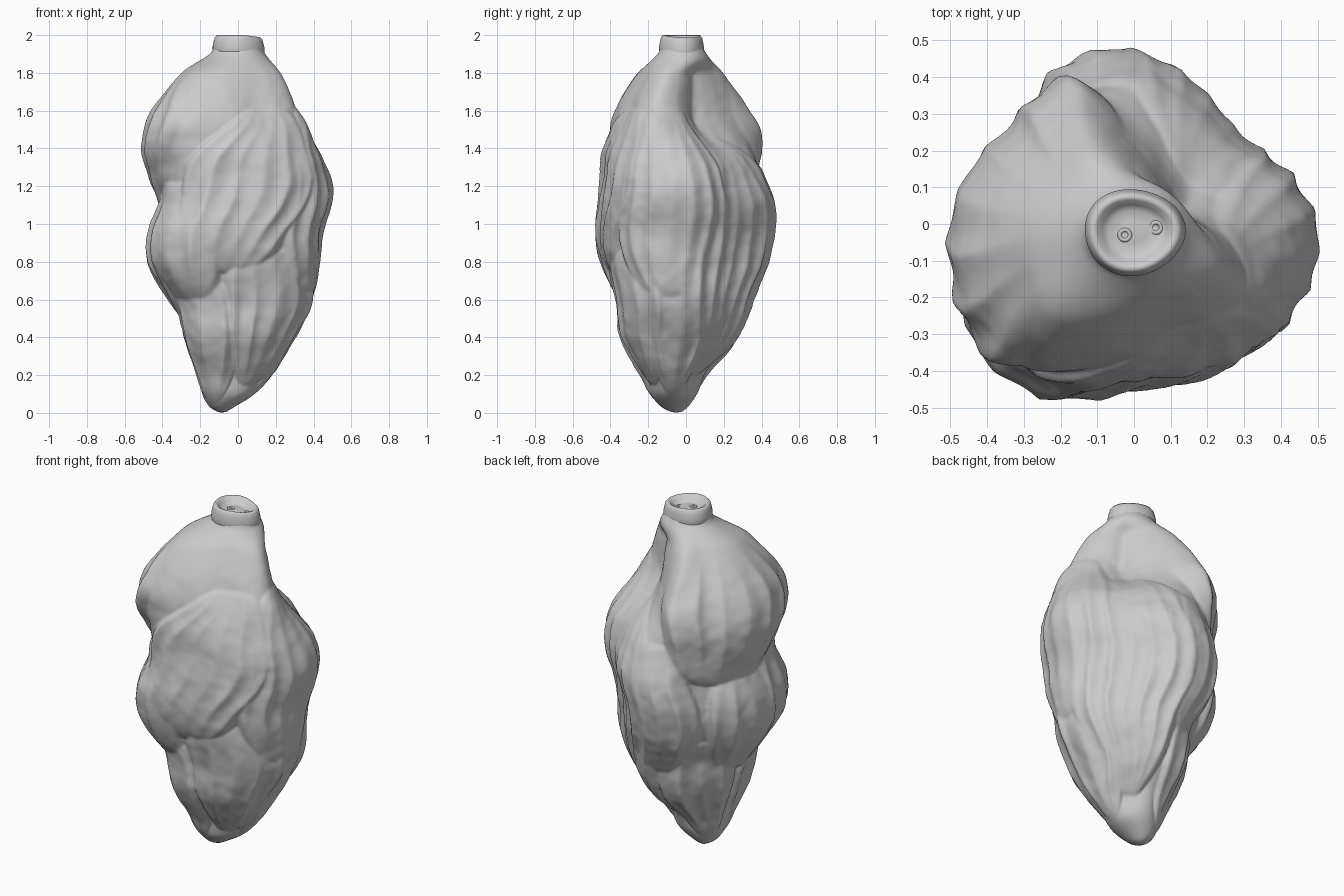
import bpy, bmesh, math
from mathutils import Vector, noise

if "Cube" in bpy.data.objects:
    bpy.data.objects.remove(bpy.data.objects["Cube"])

# silhouette rows: z, x min, x max, y min, y max
ROWS = [
    (0.00, -0.10, -0.07, -0.07, -0.03), (0.03, -0.15, -0.02, -0.13, 0.01),
    (0.10, -0.20, 0.10, -0.20, 0.07), (0.20, -0.23, 0.18, -0.24, 0.13),
    (0.40, -0.29, 0.30, -0.34, 0.28), (0.60, -0.37, 0.41, -0.39, 0.35),
    (0.80, -0.47, 0.43, -0.46, 0.43), (0.95, -0.48, 0.44, -0.48, 0.47),
    (1.12, -0.45, 0.49, -0.46, 0.48), (1.25, -0.47, 0.49, -0.45, 0.45),
    (1.42, -0.50, 0.43, -0.46, 0.42), (1.60, -0.45, 0.36, -0.42, 0.34),
    (1.80, -0.30, 0.23, -0.26, 0.20), (1.90, -0.15, 0.145, -0.15, 0.11),
    (1.94, -0.128, 0.128, -0.13, 0.085)]
# cross-section radii every 22.5 degrees, middle and upper body
MID = [.50, .43, .39, .42, .47, .46, .42, .44, .46, .48, .52, .50, .45, .46, .49, .51]
UPPER = [.32, .25, .21, .25, .34, .49, .45, .47, .49, .50, .53, .44, .37, .34, .36, .38]
# bracts: azimuth, half width, skew (degrees), z bottom, z top, bulge, ridge count
BRACTS = [
    (163, 64, 0, 1.08, 1.97, .064, 7), (282, 52, 34, 0.74, 1.62, .060, 6),
    (222, 42, 0, 0.58, 1.22, .062, 5), (352, 44, 0, 0.58, 1.62, .066, 7),
    (48, 54, 0, 0.20, 1.46, .064, 7), (96, 36, 0, 0.52, 1.32, .060, 5),
    (180, 42, 0, 0.50, 1.16, .060, 5), (305, 48, 0, 0.15, 0.90, .050, 5),
    (232, 46, 0, 0.05, 0.72, .045, 4), (0, 42, 0, 0.10, 0.76, .045, 4),
    (138, 46, 0, 0.08, 0.74, .048, 4)]
NT, NZ, TOP = 240, 230, 1.94


def smooth(a, b, x):
    t = min(1, max(0, (x - a) / (b - a)))
    return t * t * (3 - 2 * t)


def hermite(p0, p1, m0, m1, t):
    return ((2*t**3 - 3*t*t + 1) * p0 + (t**3 - 2*t*t + t) * m0
            + (3*t*t - 2*t**3) * p1 + (t**3 - t*t) * m1)


def extents(z):
    i = max(k for k in range(len(ROWS) - 1) if ROWS[k][0] <= z + 1e-9)
    a, b = ROWS[i], ROWS[i + 1]
    p, n = ROWS[max(i - 1, 0)], ROWS[min(i + 2, len(ROWS) - 1)]
    h = b[0] - a[0]
    return [hermite(a[k], b[k], (b[k] - p[k]) / (b[0] - p[0]) * h,
                    (n[k] - a[k]) / (n[0] - a[0]) * h, (z - a[0]) / h) for k in range(1, 5)]


def outline(radii):
    """Periodic smooth outline, normalised to the square -1..1."""
    pts = []
    for j in range(NT):
        f = j / NT * 16
        i = int(f)
        p, a, b, n = (radii[(i + k) % 16] for k in (-1, 0, 1, 2))
        r = hermite(a, b, (b - p) / 2, (n - a) / 2, f - i)
        pts.append((r * math.cos(2*math.pi*j/NT), r * math.sin(2*math.pi*j/NT)))
    xs, ys = zip(*pts)
    return [(2 * (x - min(xs)) / (max(xs) - min(xs)) - 1,
             2 * (y - min(ys)) / (max(ys) - min(ys)) - 1) for x, y in pts]


def bract_height(deg, z):
    best = 0
    for az, hw, skew, z0, z1, bulge, ridges in BRACTS:
        if not z0 < z < z1:
            continue
        v = (z - z0) / (z1 - z0)
        w = hw * math.sin(math.pi * v) ** 0.3
        d = (deg - az - skew * (v - 0.5) + 180) % 360 - 180
        u = d / w
        if abs(u) >= 1:
            continue
        dome = math.sin(math.pi * v ** 0.75) ** 0.6 * (1 - u ** 6) ** 0.6
        # pleats fan out from the ends, stronger toward the edges
        wave = 1 - 2 * abs(math.sin(ridges * math.pi * u / 2 + az))
        pleat = 0.018 * wave * math.sin(math.pi * v) * (0.2 + 0.8 * abs(u))
        best = max(best, bulge * dome + pleat * dome)
    return best


def make_rings(name, rings, bottom, top):
    """Skin closed rings and cap both ends with a centre point."""
    bm = bmesh.new()
    loops = [[bm.verts.new(p) for p in ring] for ring in rings]
    n = len(rings[0])
    for a, b in zip(loops, loops[1:]):
        for j in range(n):
            bm.faces.new((a[j], a[(j+1) % n], b[(j+1) % n], b[j]))
    lo, hi = bm.verts.new(bottom), bm.verts.new(top)
    for j in range(n):
        bm.faces.new((lo, loops[0][(j+1) % n], loops[0][j]))
        bm.faces.new((hi, loops[-1][j], loops[-1][(j+1) % n]))
    mesh = bpy.data.meshes.new(name)
    bm.to_mesh(mesh)
    bm.free()
    for f in mesh.polygons:
        f.use_smooth = True
    ob = bpy.data.objects.new(name, mesh)
    bpy.context.collection.objects.link(ob)
    return ob


# pleated body
mid, upper = outline(MID), outline(UPPER)
rings = []
for i in range(NZ + 1):
    z = 0.004 + (TOP - 0.004) * i / NZ
    x0, x1, y0, y1 = extents(z)
    up = smooth(1.28, 1.56, z)
    rnd = max(smooth(1.78, 1.91, z), 1 - smooth(0.0, 0.3, z))
    fade = smooth(0, 0.25, z) * (1 - smooth(1.55, 1.85, z))
    base = 0.035 + 0.02 * smooth(0.2, 0.9, z)
    ring = []
    for j in range(NT):
        t = 2 * math.pi * j / NT
        c, s = math.cos(t), math.sin(t)
        px = (mid[j][0] * (1 - up) + upper[j][0] * up) * (1 - rnd) + c * rnd
        py = (mid[j][1] * (1 - up) + upper[j][1] * up) * (1 - rnd) + s * rnd
        p = Vector(((x0+x1)/2 + px * (x1-x0)/2, (y0+y1)/2 + py * (y1-y0)/2, z))
        d = (bract_height(math.degrees(t), z) - base) * fade
        d += 0.010 * fade * noise.noise(p * 6) + 0.003 * fade * noise.noise(p * 17)
        ring.append(p + Vector((c, s, 0)) * d)
    rings.append(ring)
body = make_rings("pod_body", rings, (-0.085, -0.05, 0), (0, -0.02, TOP))
relax = body.modifiers.new("soften", 'SMOOTH')
relax.factor, relax.iterations = 0.5, 2

# stem collar with a shallow hollow top
profile = [(.90, 1.84), (.96, 1.895), (1, 1.915), (1, 1.94), (.96, 1.965), (.92, 1.985),
           (.84, 1.997), (.75, 1.992), (.64, 1.975), (.5, 1.96), (.25, 1.967)]
collar = []
for s, z in profile:
    ring = []
    for j in range(64):
        t = 2 * math.pi * j / 64
        wob = s * (1 + 0.03 * math.sin(3 * t + 1))
        ring.append((0.137 * wob * math.cos(t), -0.022 + 0.118 * wob * math.sin(t),
                     z - 0.014 * s * max(0, math.cos(t - 0.3)) + 0.003 * s))
    collar.append(ring)
make_rings("stem_collar", collar, (0, -0.022, 1.84), (0, -0.022, 1.967))

# two small stem scars in the hollow
for k, (x, y, z) in enumerate([(-0.025, -0.03, 1.966), (0.06, -0.01, 1.956)]):
    bpy.ops.mesh.primitive_torus_add(major_segments=20, minor_segments=8, major_radius=0.014,
                                     minor_radius=0.006, location=(x, y, z))
    bpy.context.object.name = f"stem_scar_{k + 1}"
    bpy.ops.object.shade_smooth()
